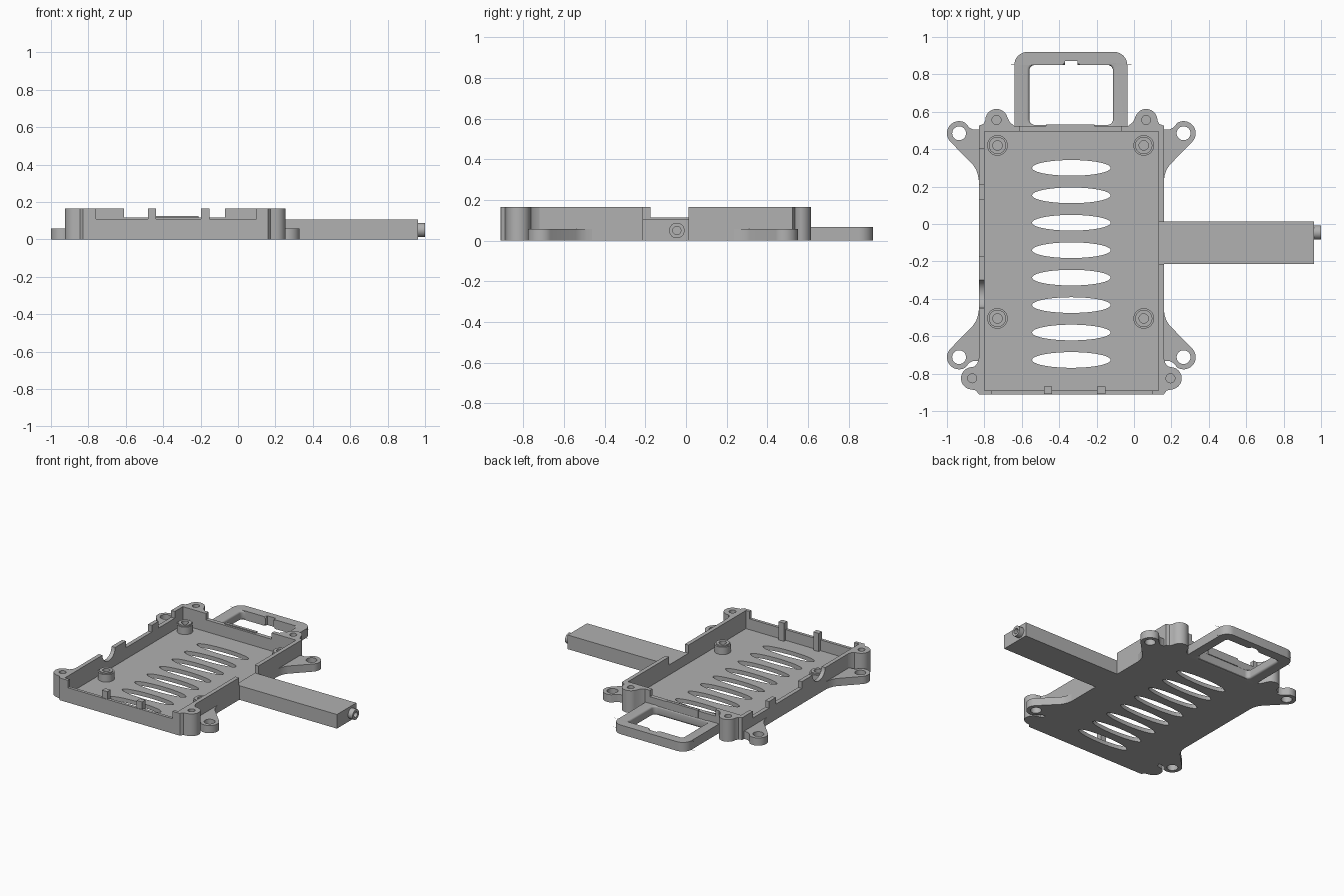
import bpy, bmesh
from math import sin, cos, pi, radians

old = bpy.data.objects.get("Cube")
if old:
    bpy.data.objects.remove(old)

grey = bpy.data.materials.new("grey_plastic")
grey.use_nodes = True
COLOR = (0.44, 0.44, 0.44, 1)
grey.diffuse_color = COLOR
grey.node_tree.nodes["Principled BSDF"].inputs["Base Color"].default_value = COLOR

# Tray limits
XL, XR, YF, YB, TOP = -0.83, 0.16, -0.912, 0.525, 0.165
T, FLOOR, MID = 0.03, 0.03, (-0.83 + 0.16) / 2


def arc(cx, cy, rx, a0, a1, n=16, ry=None):
    ry = ry or rx
    steps = [radians(a0 + (a1 - a0) * i / n) for i in range(n + 1)]
    return [(cx + rx * cos(a), cy + ry * sin(a)) for a in steps]


def ring(cx, cy, rx, ry=None, n=32):
    return arc(cx, cy, rx, 0, 360, n, ry)[:-1]


def rect(x0, x1, y0, y1, r=0):
    if not r:
        return [(x0, y0), (x1, y0), (x1, y1), (x0, y1)]
    corners = ((x1, y1), (x0, y1), (x0, y0), (x1, y0))
    out = []
    for i, (x, y) in enumerate(corners):
        cx = x - r if x == x1 else x + r
        cy = y - r if y == y1 else y + r
        out += arc(cx, cy, r, 90 * i, 90 * i + 90, 8)
    return out


def prism(name, loops, lo, hi, axis="z", bevel=None):
    """Extrude outlines (later loops are holes) from lo to hi along an axis."""
    curve = bpy.data.curves.new(name, "CURVE")
    curve.dimensions, curve.fill_mode = "2D", "BOTH"
    curve.extrude = (hi - lo) / 2
    for pts in loops:
        s = curve.splines.new("POLY")
        s.points.add(len(pts) - 1)
        for p, (u, v) in zip(s.points, pts):
            p.co = (u, v, 0, 1)
        s.use_cyclic_u = True
    tmp = bpy.data.objects.new(name, curve)
    bpy.context.collection.objects.link(tmp)
    bpy.context.view_layer.update()
    dg = bpy.context.evaluated_depsgraph_get()
    mesh = bpy.data.meshes.new_from_object(tmp.evaluated_get(dg))
    bpy.data.objects.remove(tmp)
    bm = bmesh.new()
    bm.from_mesh(mesh)
    bmesh.ops.remove_doubles(bm, verts=bm.verts, dist=0.0001)
    for v in bm.verts:
        u, w, h = v.co.x, v.co.y, v.co.z + (lo + hi) / 2
        v.co = {"z": (u, w, h), "y": (u, h, w), "x": (h, u, w)}[axis]
    bmesh.ops.recalc_face_normals(bm, faces=bm.faces)
    if bevel:
        width, inside = bevel
        rim = [e for e in bm.edges if all(inside(v.co) for v in e.verts)
               and len(e.link_faces) == 2 and e.calc_face_angle(0) > 1
               and abs(e.verts[0].co.z - e.verts[1].co.z) < 0.001]
        bmesh.ops.bevel(bm, geom=rim, offset=width, segments=4, profile=0.5, affect="EDGES")
    bm.to_mesh(mesh)
    bm.free()
    obj = bpy.data.objects.new(name, mesh)
    bpy.context.collection.objects.link(obj)
    mesh.materials.clear()
    mesh.materials.append(grey)
    bpy.ops.object.select_all(action="DESELECT")
    obj.select_set(True)
    bpy.context.view_layer.objects.active = obj
    bpy.ops.object.shade_smooth_by_angle(angle=radians(35))
    return obj


def wall(name, start, end, notches, lo, hi, axis):
    """Wall with its top edge lowered; notches are (start, end, height)."""
    top = [(start, TOP)]
    for a, b, h in notches:
        if h is None:  # rounded cable opening
            top += arc((a + b) / 2, TOP, (b - a) / 2, 180, 360, ry=0.07)
        else:
            top += [(a, TOP), (a, h), (b, h), (b, TOP)]
    top += [(end, TOP)]
    prism(name, [[(start, 0)] + top + [(end, 0)]], lo, hi, axis)


# Floor with oval vents
vents = [ring(-0.335, 0.3 - 0.1467 * i, 0.21, 0.042, 48) for i in range(8)]
prism("floor", [rect(XL + T, XR - T, YF + 0.022, YB - T)] + vents, 0, FLOOR)

# Tray walls
wall("front_wall", XL, XR, [(-0.76, 0.1, 0.11)], YF, YF + 0.022, "y")
wall("back_wall", XL, XR, [(-0.61, -0.07, 0.118)], YB - T, YB, "y")
wall("right_wall", YF + 0.022, YB - T,
     [(-0.45, -0.3, None), (-0.175, 0.13, 0.115), (0.21, 0.4, 0.115)], XL, XL + T, "x")
wall("left_wall", YF + 0.022, YB - T, [(-0.215, 0.012, 0.105)], XR - T, XR, "x")
prism("back_wall_lip", [rect(-0.47, -0.21, YB - 0.015, YB + 0.006)], 0.066, 0.125)
for x in (-0.46, -0.175):
    prism("front_post", [rect(x - 0.022, x + 0.022, YF + 0.004, YF + 0.042)], FLOOR, TOP)

# Mounting ears, mirrored about the tray centre line
for side in (-1, 1):
    def place(pts):
        return [(MID + side * (0.495 + d), y) for d, y in pts]

    for s, cy in ((1, 0.485), (-1, -0.712)):
        tab = [(0, -0.25), (0.004, -0.225), (0.014, -0.195), (0.03, -0.17)]
        tab += arc(0.105, 0, 0.065, -45, 120, 24)
        tab += [(0.05, 0.03), (0.03, 0.02), (0, 0.02)]
        tab = [(d, cy + s * y) for d, y in tab]
        prism("low_ear", [place(tab), place(ring(0.105, cy, 0.037))], 0, 0.057)

    front = [(0, -0.72), (0.008, -0.745), (0.022, -0.762)]
    front += arc(0.035, -0.825, 0.06, 75, -80) + [(0.015, -0.89), (0, -0.91)]
    back = [(0, YB), (-0.025, 0.535)] + arc(-0.095, 0.555, 0.06, 0, 150)
    back += [(-0.165, 0.545), (-0.19, YB)]
    for name, shape, d, y in (("front_ear", front, 0.035, -0.825), ("back_ear", back, -0.095, 0.556)):
        prism(name + "_base", [place(shape)], 0, 0.06)
        prism(name, [place(shape), place(ring(d, y, 0.024))], 0.06, TOP)

# Screw bosses on the floor
for x in (-0.73, 0.052):
    for y in (0.42, -0.505):
        hole = ring(x, y, 0.025)
        prism("screw_boss", [ring(x, y, 0.055), hole], FLOOR, 0.085)
        prism("screw_boss_rim", [ring(x, y, 0.046), hole], 0.085, 0.095)

# Loop handle with softened inner edge and small notch
inner = rect(-0.56, -0.112, 0.53, 0.85, 0.03)
split = 9  # end of the first rounded corner
inner[split:split] = [(-0.303, 0.85), (-0.303, 0.872), (-0.37, 0.872), (-0.37, 0.85)]
prism("handle", [rect(-0.64, -0.036, 0.5, 0.92, 0.07)[:18] + [(-0.64, 0.5), (-0.036, 0.5)], inner],
      0, 0.068, bevel=(0.014, lambda c: -0.6 < c.x < -0.08 and 0.52 < c.y < 0.86))

# Side arm with tube end
prism("side_arm", [rect(XR, 0.963, -0.213, 0.014)], 0, 0.105)
prism("arm_tube", [ring(-0.045, 0.05, 0.038), ring(-0.045, 0.05, 0.02)], 0.963, 1.0, "x")
